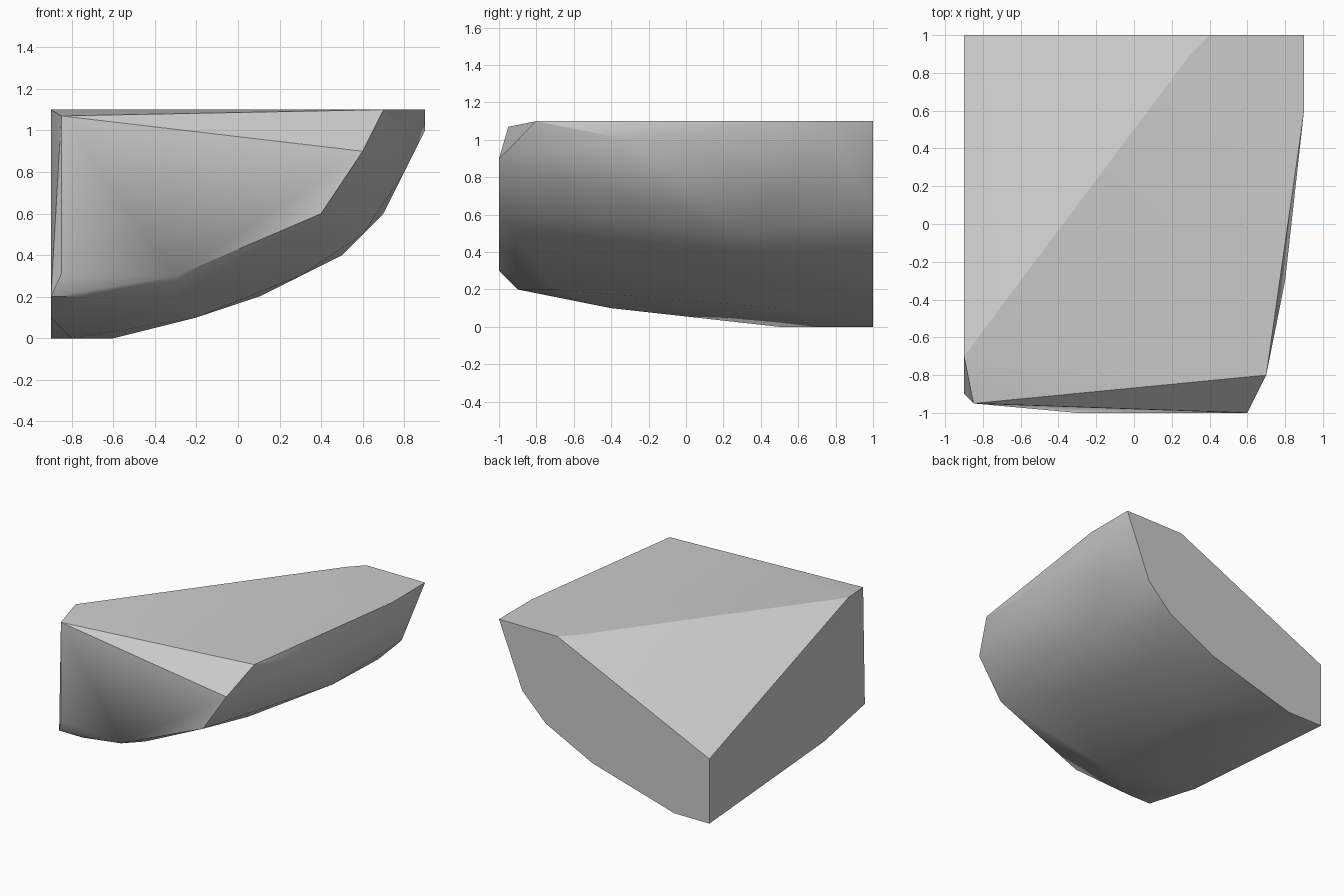
import bpy
import bmesh
import math

# Remove the default object
cube = bpy.data.objects.get("Cube")
if cube:
    bpy.data.objects.remove(cube, do_unlink=True)

# Stone colour
grey = bpy.data.materials.new("stone_grey")
grey.use_nodes = True
colour = (0.6, 0.6, 0.6, 1)
grey.diffuse_color = colour
grey.node_tree.nodes["Principled BSDF"].inputs["Base Color"].default_value = colour

# Corner points of the chunk, region by region
back_face = [(x, 1, z) for x, z in (
    (-.9, 0), (-.6, 0), (.1, .2), (.5, .4), (.7, .6), (.9, 1.1), (.4, 1.1), (-.9, .5))]
front_face = [(.6, -1, .9), (.4, -1, .6), (-.3, -1, .3), (-.85, -.95, .31), (-.85, -.95, 1.07)]
top_rim = [(.7, -.8, 1.1), (.9, .6, 1.1), (.3, .9, 1.1), (-.9, -.7, 1.1)]
cut_side = [(-.9, -.9, .2), (-.9, -.4, .1)]
belly = [(-.8, .5, 0), (-.7, -.9, .2), (-.3, -.7, .2), (-.2, .5, .1), (.3, .5, .3),
         (.3, -.3, .4), (.6, .3, .5), (.8, .6, .8), (.8, -.3, 1), (.9, .8, 1)]

# Wrap the corners in a convex skin
bm = bmesh.new()
for point in back_face + front_face + top_rim + cut_side + belly:
    bm.verts.new(point)
hull = bmesh.ops.convex_hull(bm, input=bm.verts)
loose = [v for v in bm.verts if not v.link_faces]
bmesh.ops.delete(bm, geom=loose, context='VERTS')
bmesh.ops.dissolve_limit(bm, angle_limit=math.radians(0.5), verts=bm.verts, edges=bm.edges)
bmesh.ops.recalc_face_normals(bm, faces=bm.faces)

mesh = bpy.data.meshes.new("stone_chunk")
bm.to_mesh(mesh)
bm.free()
mesh.materials.append(grey)
stone = bpy.data.objects.new("stone_chunk", mesh)
bpy.context.collection.objects.link(stone)

# Smooth belly, crisp cut edges
bpy.ops.object.select_all(action='DESELECT')
stone.select_set(True)
bpy.context.view_layer.objects.active = stone
bpy.ops.object.shade_smooth_by_angle(angle=math.radians(30))
